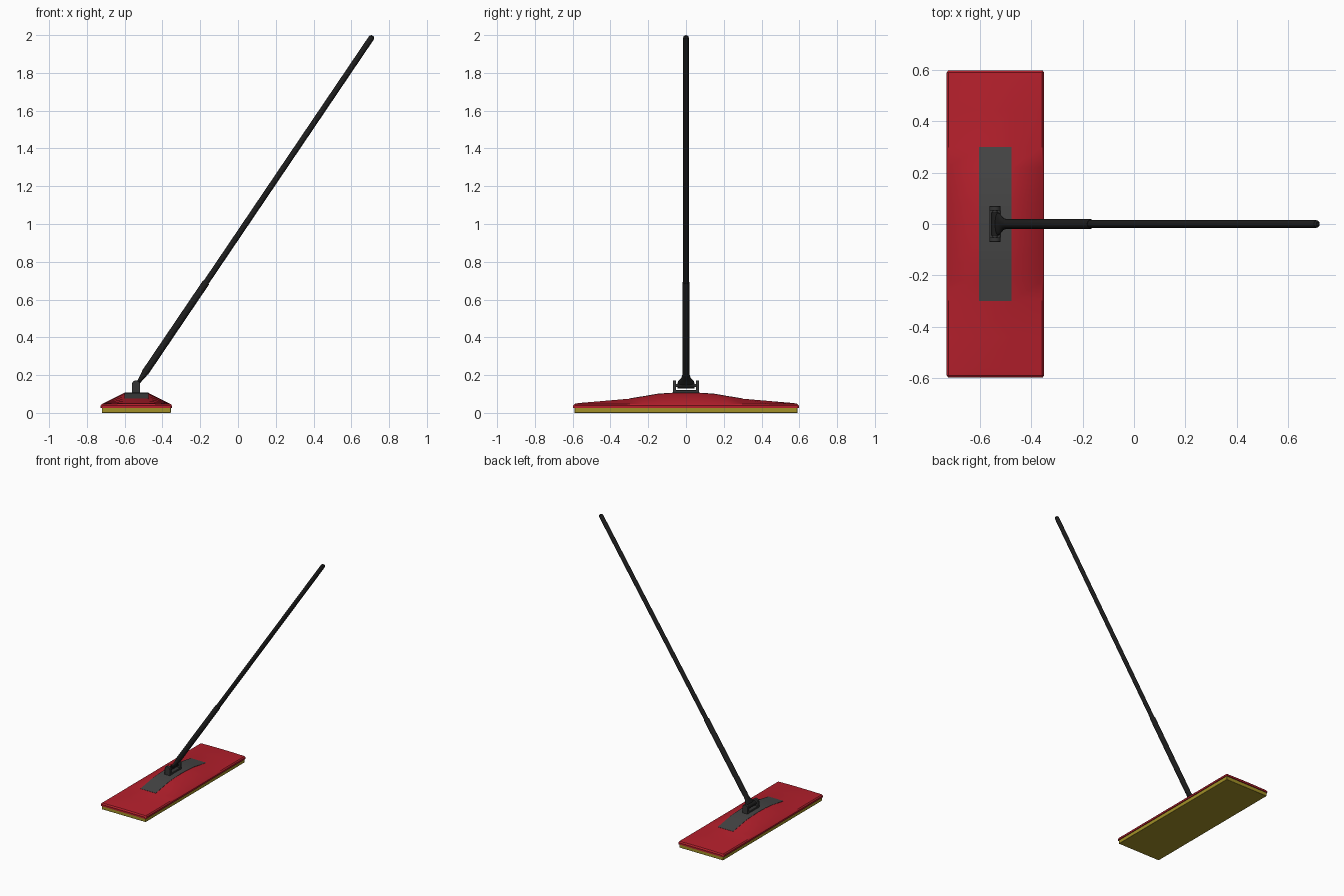
import bpy, bmesh, math
from mathutils import Vector

if "Cube" in bpy.data.objects:
    bpy.data.objects.remove(bpy.data.objects["Cube"])


def material(name, rgb):
    m = bpy.data.materials.new(name)
    m.diffuse_color = (*rgb, 1)
    m.use_nodes = True
    m.node_tree.nodes["Principled BSDF"].inputs["Base Color"].default_value = m.diffuse_color
    return m


RED = material("red_plastic", (0.46, 0.014, 0.025))
YELLOW = material("yellow_foam", (0.36, 0.28, 0.02))
GREY = material("dark_grey", (0.06, 0.06, 0.06))
BRACKET = material("bracket_grey", (0.035, 0.035, 0.035))
BLACK = material("black", (0.012, 0.012, 0.012))


def loft(name, rings, mat, angle=30, bevel=0):
    """Skin a list of equal-length closed rings and cap both ends."""
    bm = bmesh.new()
    loops = [[bm.verts.new(p) for p in ring] for ring in rings]
    n = len(loops[0])
    for a, b in zip(loops, loops[1:]):
        for i in range(n):
            bm.faces.new((a[i], a[(i + 1) % n], b[(i + 1) % n], b[i]))
    bm.faces.new(loops[0])
    bm.faces.new(loops[-1])
    bmesh.ops.recalc_face_normals(bm, faces=bm.faces[:])
    me = bpy.data.meshes.new(name)
    bm.to_mesh(me)
    bm.free()
    ob = bpy.data.objects.new(name, me)
    bpy.context.collection.objects.link(ob)
    me.materials.append(mat)
    if bevel:
        mod = ob.modifiers.new("bevel", 'BEVEL')
        mod.width, mod.segments = bevel, 2
    bpy.ops.object.select_all(action='DESELECT')
    ob.select_set(True)
    bpy.context.view_layer.objects.active = ob
    bpy.ops.object.shade_smooth_by_angle(angle=math.radians(angle))
    return ob


def box(name, x, y, z, mat, bevel=0):
    rings = [[(x[0], v, z[0]), (x[1], v, z[0]), (x[1], v, z[1]), (x[0], v, z[1])] for v in y]
    return loft(name, rings, mat, bevel=bevel)


def mirrored(half):
    return [(-y, h) for y, h in reversed(half) if y > 0] + half


CX = -0.5385
ridge = [(0, .107), (.08, .105), (.15, .1), (.22, .088), (.3, .075), (.44, .063), (.56, .053)]

# Foam pad
box("foam_pad", (-.721, -.356), (-.59, .59), (0, .029), YELLOW, .002)


# Red mop head, lofted along y
def head_ring(y, h, inset=0, top=.047):
    w = .189 - inset
    pts = [(-w, .027), (-w, top - .008), (-w + .007, top), (-.0625, h),
           (.0625, h), (w - .007, top), (w, top - .008), (w, .027)]
    return [(CX + x, y, z) for x, z in pts]


rings = [head_ring(y, h) for y, h in mirrored(ridge)]
ends = [head_ring(.588, .049), head_ring(.597, .040, .006, .040)]
flip = [[(x, -y, z) for x, y, z in r] for r in reversed(ends)]
loft("mop_head", flip + rings + ends, RED)

# Grey inlay running along the flat ridge
inlay = [[(CX - .0635, y, h - .012), (CX + .0635, y, h - .012),
          (CX + .0635, y, h + .0015), (CX - .0635, y, h + .0015)]
         for y, h in mirrored(ridge[:5])]
loft("ridge_inlay", inlay, GREY)

# Pivot bracket: base plate, two rounded cheeks and a pin
PX, PZ = -.54, .145
box("bracket_base", (PX - .022, PX + .022), (-.07, .07), (.1, .12), BRACKET, .003)
cheek = [(-.022, -.04), (.022, -.04)] + [
    (.022 * math.cos(math.pi * i / 12), .005 + .022 * math.sin(math.pi * i / 12)) for i in range(13)]
for side, label in ((-1, "front"), (1, "back")):
    loft("bracket_cheek_" + label,
         [[(PX + x, side * y, PZ + z) for x, z in cheek] for y in (.052, .07)], BRACKET, bevel=.002)


def oval(t, ry, rn, n=24):
    """Ring across the tilted handle axis at distance t from the pivot."""
    axis = Vector((1.25, 0, 1.849)).normalized()
    normal = Vector((axis.z, 0, -axis.x))
    c = Vector((PX, 0, PZ - .003)) + axis * t
    return [c + Vector((0, ry * math.cos(a), 0)) + normal * (rn * math.sin(a))
            for a in (2 * math.pi * i / n for i in range(n))]


def rod(name, y0, y1, r, mat):
    return loft(name, [[(PX + r * math.cos(a), y, PZ + r * math.sin(a))
                        for a in (math.pi * i / 10 for i in range(20))] for y in (y0, y1)], mat)


rod("pivot_pin", -.06, .06, .009, BRACKET)
rod("pivot_barrel", -.044, .044, .015, BLACK)

# Flared neck joining barrel to handle
loft("handle_neck", [oval(*s) for s in
                     [(0, .042, .01), (.03, .042, .01), (.04, .034, .011), (.052, .025, .013),
                      (.07, .02, .016), (.1, .018, .018)]], BLACK)
# Handle: thicker lower sleeve, thinner upper pole with a rounded tip
loft("handle_sleeve", [oval(t, r, r) for t, r in [(.085, .019), (.66, .019), (.664, .017)]], BLACK)
loft("handle_pole", [oval(t, r, r) for t, r in
                     [(.64, .0155), (2.222, .0155), (2.232, .0135), (2.238, .007)]], BLACK)
